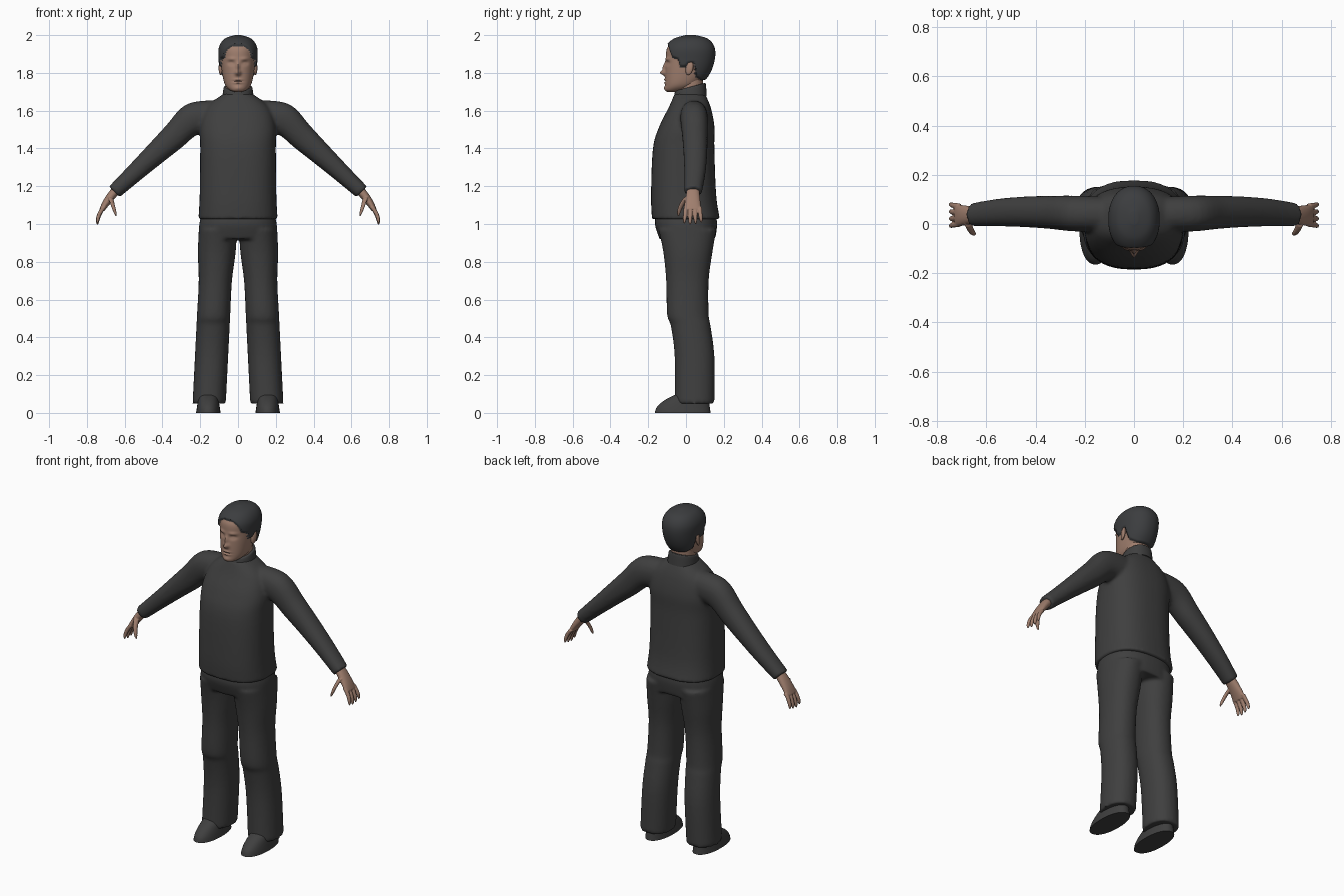
import bpy, bmesh, math
from mathutils import Vector

cube = bpy.data.objects.get("Cube")
if cube:
    bpy.data.objects.remove(cube, do_unlink=True)


def material(name, colour):
    mat = bpy.data.materials.new(name)
    mat.use_nodes = True
    mat.diffuse_color = (*colour, 1)
    shader = mat.node_tree.nodes["Principled BSDF"]
    shader.inputs["Base Color"].default_value = (*colour, 1)
    return mat


CLOTH = material("charcoal_cloth", (.05, .05, .05))
SKIN = material("skin", (.35, .21, .155))
HAIR = material("dark_hair", (.045, .047, .05))


def ring(height, half_width, front, back, x=0, tilt=0):
    """One cross-section, optionally moved sideways and tilted in degrees."""
    return (height, half_width, front, back, x, math.radians(tilt))


def trace(count, rule):
    """Rings made by a rule that runs along a part from start to end."""
    return [rule(i / count) for i in range(count + 1)]


def interpolate(rings, steps):
    """Smooth spline through all the values of the rings."""
    dense = []
    last = len(rings) - 1
    for i in range(last):
        around = [rings[min(max(i + k, 0), last)] for k in (-1, 0, 1, 2)]
        for step in range(steps):
            t = step / steps
            values = []
            for before, start, end, after in zip(*around):
                leave, arrive = (end - before) / 2, (after - start) / 2
                change = end - start
                bend = 3 * change - 2 * leave - arrive
                twist = leave + arrive - 2 * change
                values.append(start + t * (leave + t * (bend + t * twist)))
            dense.append(values)
    return dense + [rings[-1]]


def soften_power(value, power):
    return math.copysign(abs(value) ** (2 / power), value)


def loft(bm, rings, side=1, segments=40, steps=5, power=2.2, shear=0):
    """Skin the rings into a closed shell; power squares off the section."""
    loops = []
    for height, half_width, front, back, x, tilt in interpolate(rings, steps):
        loop = []
        for k in range(segments):
            angle = math.tau * k / segments
            across = half_width * soften_power(math.cos(angle), power)
            depth = soften_power(math.sin(angle), power)
            y = (front + back) / 2 + depth * (back - front) / 2
            loop.append(bm.verts.new((side * (x + across * math.cos(tilt)), y,
                                      height + across * math.sin(tilt) + shear * y)))
        loops.append(loop)
    for lower, upper in zip(loops, loops[1:]):
        for k in range(segments):
            bm.faces.new((lower[k - 1], lower[k], upper[k], upper[k - 1]))
    bm.faces.new(loops[0])
    bm.faces.new(loops[-1])


def finish(name, bm, *materials, voxel=0, smoothing=4):
    """Turn the mesh into a smooth object, fusing its shells if asked."""
    bmesh.ops.recalc_face_normals(bm, faces=bm.faces)
    mesh = bpy.data.meshes.new(name)
    bm.to_mesh(mesh)
    bm.free()
    for mat in materials:
        mesh.materials.append(mat)
    obj = bpy.data.objects.new(name, mesh)
    bpy.context.collection.objects.link(obj)
    bpy.ops.object.select_all(action='DESELECT')
    obj.select_set(True)
    bpy.context.view_layer.objects.active = obj
    bpy.ops.object.shade_smooth_by_angle(angle=math.radians(50))
    if voxel:
        fuse = obj.modifiers.new("fuse", 'REMESH')
        fuse.mode = 'VOXEL'
        fuse.voxel_size = voxel
        fuse.use_smooth_shade = True
        relax = obj.modifiers.new("relax", 'SMOOTH')
        relax.factor = .5
        relax.iterations = smoothing


# Jumper: body and both sleeves fused
def sleeve_rule(t):
    return ring(1.555 - .385 * t, .085 - .06 * t + .015 * t * t,
                -.03 + .05 * t - .03 * t * t, .115 - .03 * t ** 3,
                x=.24 + .415 * t, tilt=45 + 23 * (1 - t) ** 3)


body = [ring(1.025, .21, -.18, .18), ring(1.15, .203, -.185, .16), ring(1.4, .2, -.175, .15),
        ring(1.52, .2, -.14, .15), ring(1.62, .165, -.09, .13), ring(1.69, .075, -.06, .1)]
inner_shoulder = ring(1.57, .085, -.03, .11, x=.1, tilt=90)
bm = bmesh.new()
loft(bm, body, power=2.5)
for side in (1, -1):
    loft(bm, [inner_shoulder] + trace(4, sleeve_rule), side)
finish("jumper", bm, CLOTH, voxel=.01)

# Collar, lower at the front
bm = bmesh.new()
loft(bm, [ring(1.65, .085, -.07, .11), ring(1.71, .077, -.06, .105), ring(1.72, .07, -.055, .1)], shear=.27)
finish("collar", bm, CLOTH)

# Trousers: hips and both legs fused; the legs spread towards the floor
hips = [ring(1.06, .19, -.155, .155), ring(1, .205, -.165, .165), ring(.92, .21, -.14, .155)]
leg_profile = [(.97, -.145, .16), (.85, -.12, .14), (.7, -.105, .12), (.52, -.1, .12),
               (.46, -.08, .13), (.3, -.06, .15), (.05, -.06, .15)]
leg = [ring(height, .1 if height > .8 else .088, front, back, x=.155 - .05 * height)
       for height, front, back in leg_profile]
bm = bmesh.new()
loft(bm, hips, power=2.4)
for side in (1, -1):
    loft(bm, leg, side)
finish("trousers", bm, CLOTH, voxel=.01)


# Shoes and hands
def shoe_rule(t):
    return ring(.11 * t, .065 - .017 * t, -.165 + .14 * t * t, .13 - .015 * t, x=.157)


def palm_rule(t):
    return ring(1.185 - .11 * t, .024 - .01 * t * t, .005 - .018 * t, .07 + .01 * t,
                x=.64 + .1 * t - .02 * t * t, tilt=45 - 25 * t)


def thumb_rule(t):
    radius = (.016 - .007 * t) * (1 - .7 * t ** 8)
    y = .005 - .09 * t + .045 * t * t
    return ring(1.14 - .1 * t, radius, y - radius, y + radius, x=.675 - .03 * t, tilt=20)


def finger_rule(index):
    length = .097 - .008 * abs(index - 1.2)

    def rule(t):
        radius = (.012 - .003 * t) * (1 - .7 * t ** 8)
        y = .024 * index + .006 * (index - 1.5) * t
        return ring(1.09 - length * t, radius, y - radius, y + radius, x=.71 + .07 * t - .035 * t * t, tilt=15)
    return rule


for side, word in ((1, "left"), (-1, "right")):
    bm = bmesh.new()
    loft(bm, trace(4, shoe_rule), side)
    finish(word + "_shoe", bm, CLOTH)

    bm = bmesh.new()
    loft(bm, trace(4, palm_rule), side)
    for rule in [thumb_rule] + [finger_rule(index) for index in range(4)]:
        loft(bm, trace(8, rule), side, segments=16, steps=3)
    finish(word + "_hand", bm, SKIN, voxel=.0035, smoothing=2)

    # Ear: flattened ball leaning back
    bm = bmesh.new()
    bmesh.ops.create_uvsphere(bm, u_segments=20, v_segments=14, radius=1)
    for v in bm.verts:
        v.co = Vector((side * (.092 + .01 * v.co.x + .004 * v.co.y),
                       .018 + .02 * v.co.y + .006 * v.co.z, 1.825 + .036 * v.co.z))
    finish(word + "_ear", bm, SKIN)

# Neck
bm = bmesh.new()
loft(bm, [ring(1.64, .066, -.045, .09), ring(1.8, .065, -.04, .09)])
finish("neck", bm, SKIN)

# Head: skull, then sculpted features and raised hair
skull = [ring(1.7, .02, -.1, -.04), ring(1.71, .046, -.11, .01), ring(1.74, .07, -.11, .065),
         ring(1.8, .084, -.11, .115), ring(1.87, .091, -.107, .14), ring(1.93, .09, -.1, .14),
         ring(1.97, .065, -.06, .11), ring(1.988, .015, 0, .05)]
# Each feature: distance from the middle, height, two spreads, forward push
features = {
    "nose_tip": (0, 1.8, .014, .013, .025),
    "nose_bridge": (0, 1.83, .009, .024, .014),
    "brow": (.036, 1.874, .022, .009, .006),
    "eye_socket": (.036, 1.852, .017, .011, -.011),
    "eyelid": (.036, 1.85, .01, .006, .005),
    "upper_lip": (0, 1.764, .02, .005, .007),
    "lower_lip": (0, 1.747, .02, .005, .006),
    "mouth": (0, 1.756, .024, .003, -.005),
    "chin": (0, 1.72, .02, .012, .006),
}
# Hairline heights from front to back: forehead, sideburn, ear, nape
hairline = [(-1, 1.94), (-.09, 1.94), (-.07, 1.88), (-.04, 1.87), (-.03, 1.83),
            (0, 1.83), (.01, 1.85), (.04, 1.85), (.05, 1.78), (.08, 1.76), (1, 1.76)]


def above_hairline(point):
    for (y, z), (next_y, next_z) in zip(hairline, hairline[1:]):
        if point.y <= next_y:
            return point.z - z - (next_z - z) * (point.y - y) / (next_y - y)


bm = bmesh.new()
loft(bm, skull, segments=112, steps=14)
bmesh.ops.recalc_face_normals(bm, faces=bm.faces)
bm.normal_update()
for face in bm.faces:
    face.material_index = int(above_hairline(face.calc_center_median()) > 0)
for v in bm.verts:
    place = v.co.copy()
    v.co += v.normal * min(max(above_hairline(place), 0), .012)
    if place.y < -.03:
        for x, z, wide, tall, push in features.values():
            sideways, upward = (abs(place.x) - x) / wide, (place.z - z) / tall
            v.co.y -= push * math.exp(-sideways ** 2 - upward ** 2)
finish("head", bm, SKIN, HAIR)
